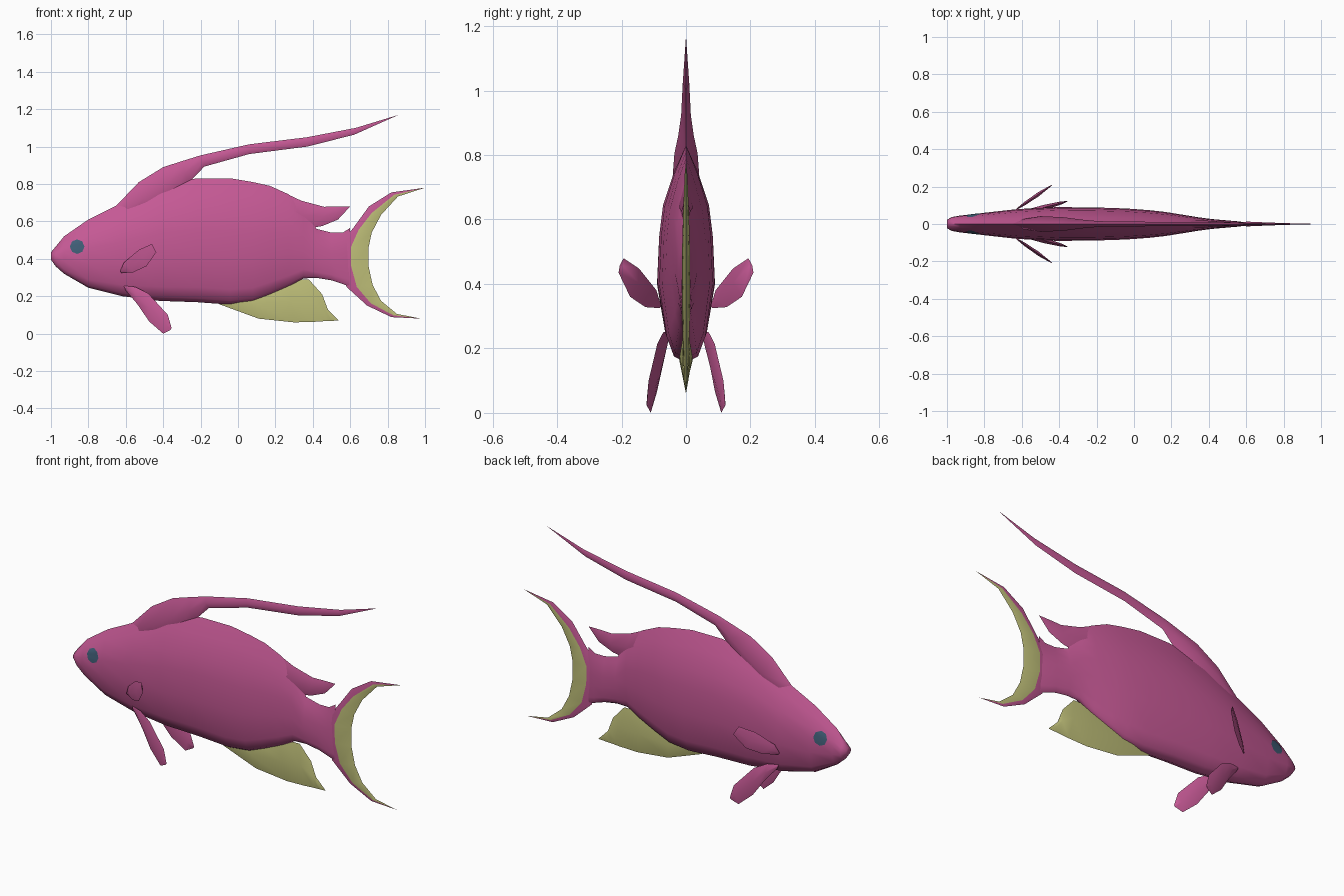
import bpy, bmesh, math
from mathutils import Vector
from mathutils.bvhtree import BVHTree

if "Cube" in bpy.data.objects:
    bpy.data.objects.remove(bpy.data.objects["Cube"])


def material(name, rgb):
    m = bpy.data.materials.new(name)
    m.diffuse_color = (*rgb, 1)
    m.use_nodes = True
    m.node_tree.nodes["Principled BSDF"].inputs["Base Color"].default_value = m.diffuse_color
    return m


PINK = material("magenta pink", (0.56, 0.10, 0.30))
YELLOW = material("pale olive yellow", (0.52, 0.52, 0.19))
BLUE = material("slate blue", (0.05, 0.11, 0.18))


def finish(name, bm, mats, sharp=1.2):
    bmesh.ops.remove_doubles(bm, verts=bm.verts, dist=0.0005)
    bmesh.ops.recalc_face_normals(bm, faces=bm.faces)
    for f in bm.faces:
        f.smooth = True
    me = bpy.data.meshes.new(name)
    bm.to_mesh(me)
    bm.free()
    me.set_sharp_from_angle(angle=sharp)
    for m in mats:
        me.materials.append(m)
    ob = bpy.data.objects.new(name, me)
    bpy.context.collection.objects.link(ob)
    return ob


def loft(bm, rings, colour=lambda i: 0):
    """Skin closed rings of equal point count and cap the ends."""
    vs = [[bm.verts.new(p) for p in r] for r in rings]
    n = len(vs[0])
    for a, b in zip(vs, vs[1:]):
        for i in range(n):
            j = (i + 1) % n
            f = bm.faces.new((a[i], a[j], b[j], b[i]))
            f.material_index = colour(i)
    bm.faces.new(vs[0])
    bm.faces.new(vs[-1])


def fin(name, rows, mats, y0=lambda x: 0.0, side=1):
    """Thin fin: each row is edge A, [ridge M,] edge B (x, z pairs) and ridge half thickness."""
    rings = []
    for r in rows:
        a, b, t = Vector(r[:2]), Vector(r[-3:-1]), r[-1]
        m = Vector(r[2:4]) if len(r) == 7 else (a + b) / 2
        rings.append([(p.x, side * y0(p.x) + d, p.y)
                      for p, d in ((a, 0), (m, t), (b, 0), (m, -t))])
    bm = bmesh.new()
    loft(bm, rings, lambda i: int(len(mats) > 1 and i in (1, 2)))
    return finish(name, bm, mats)


# Body: one cross-section scaled along the length (x, bottom, top, half width)
half = [(0, 0), (.45, .03), (.72, .12), (1, .36), (.93, .58), (.8, .72), (.4, .88), (0, 1)]
section = half + [(-w, h) for w, h in half[-2:0:-1]]
stations = [(-1, .395, .435, .022), (-.975, .36, .465, .037), (-.93, .32, .52, .045),
            (-.80, .245, .61, .060), (-.62, .20, .70, .080), (-.42, .175, .80, .090),
            (-.22, .168, .83, .089), (-.04, .155, .83, .083), (.08, .168, .81, .074),
            (.17, .205, .79, .064), (.27, .25, .745, .048), (.35, .295, .69, .035),
            (.42, .298, .56, .026), (.50, .285, .54, .019), (.56, .265, .54, .014),
            (.60, .25, .565, .008)]
bm = bmesh.new()
loft(bm, [[(x, w * p, b + (t - b) * h) for p, h in section] for x, b, t, w in stations])
body = finish("body", bm, [PINK])

# Dorsal crest with long trailing streamer
fin("dorsal_streamer", [
    (-.65, .685, -.60, .60, .02), (-.53, .81, -.47, .64, .042), (-.40, .89, -.35, .72, .036),
    (-.30, .922, -.27, .80, .024), (-.20, .953, -.18, .893, .015), (.06, 1.012, .06, .96, .012),
    (.37, 1.05, .37, 1.0, .010), (.63, 1.10, .62, 1.063, .006), (.86, 1.17, .86, 1.17, 0)], [PINK])

# Rear point of the dorsal fin
fin("dorsal_rear_spike", [
    (.20, .775, .22, .60, .02), (.34, .71, .36, .56, .02), (.46, .678, .45, .575, .014),
    (.53, .68, .535, .61, .008), (.60, .68, .60, .68, 0)], [PINK])

# Anal fin
fin("anal_fin", [
    (-.10, .157, -.05, .20, .008), (.11, .08, .08, .24, .020), (.30, .06, .26, .29, .020),
    (.41, .063, .38, .288, .013), (.47, .067, .45, .21, .010), (.50, .068, .48, .13, .007),
    (.54, .07, .54, .07, 0)], [YELLOW])

# Tail: pink outer edge, yellow inner crescent
fin("tail_fin", [
    (1.0, .78, 1.0, .78, 1.0, .78, 0), (.82, .755, .835, .742, .855, .733, .004),
    (.70, .68, .715, .645, .765, .635, .008), (.62, .57, .645, .555, .715, .54, .011),
    (.54, .47, .603, .46, .698, .46, .013), (.54, .36, .605, .36, .698, .36, .013),
    (.58, .25, .635, .25, .72, .26, .011), (.69, .15, .71, .162, .765, .175, .008),
    (.82, .088, .83, .098, .85, .105, .004), (.98, .08, .98, .08, .98, .08, 0)], [PINK, YELLOW])

# Paired fins and eyes
tree_bm = bmesh.new()
tree_bm.from_mesh(body.data)
tree = BVHTree.FromBMesh(tree_bm)
for s, label in ((-1, "near"), (1, "far")):
    fin("pectoral_fin_" + label, [
        (-.63, .335, -.625, .325, .003), (-.61, .38, -.56, .328, .010),
        (-.53, .448, -.49, .36, .012), (-.46, .48, -.437, .435, .004)],
        [PINK], lambda x: .078 + (x + .63) * .68, s)
    fin("pelvic_fin_" + label, [
        (-.61, .255, -.60, .23, .006), (-.55, .25, -.54, .16, .013), (-.48, .215, -.475, .065, .014),
        (-.375, .10, -.40, .0, .008), (-.355, .03, -.36, .02, .002)],
        [PINK], lambda x: .055 + (x + .61) * .26, s)

    # Eye: small disc laid onto the body surface
    bm = bmesh.new()
    bmesh.ops.create_circle(bm, cap_ends=True, radius=.039, segments=8)
    bmesh.ops.poke(bm, faces=bm.faces)
    bmesh.ops.subdivide_edges(bm, edges=bm.edges, cuts=2, use_grid_fill=True)
    for v in bm.verts:
        x, z = -.86 + v.co.x, .465 + v.co.y
        hit = tree.ray_cast(Vector((x, s, z)), Vector((0, -s, 0)))[0]
        v.co = (x, (hit.y if hit else s * .05) + s * .003, z)
    eye = finish("eye_" + label, bm, [BLUE])
    if eye.data.polygons[0].normal.y * s < 0:
        eye.data.flip_normals()
tree_bm.free()
